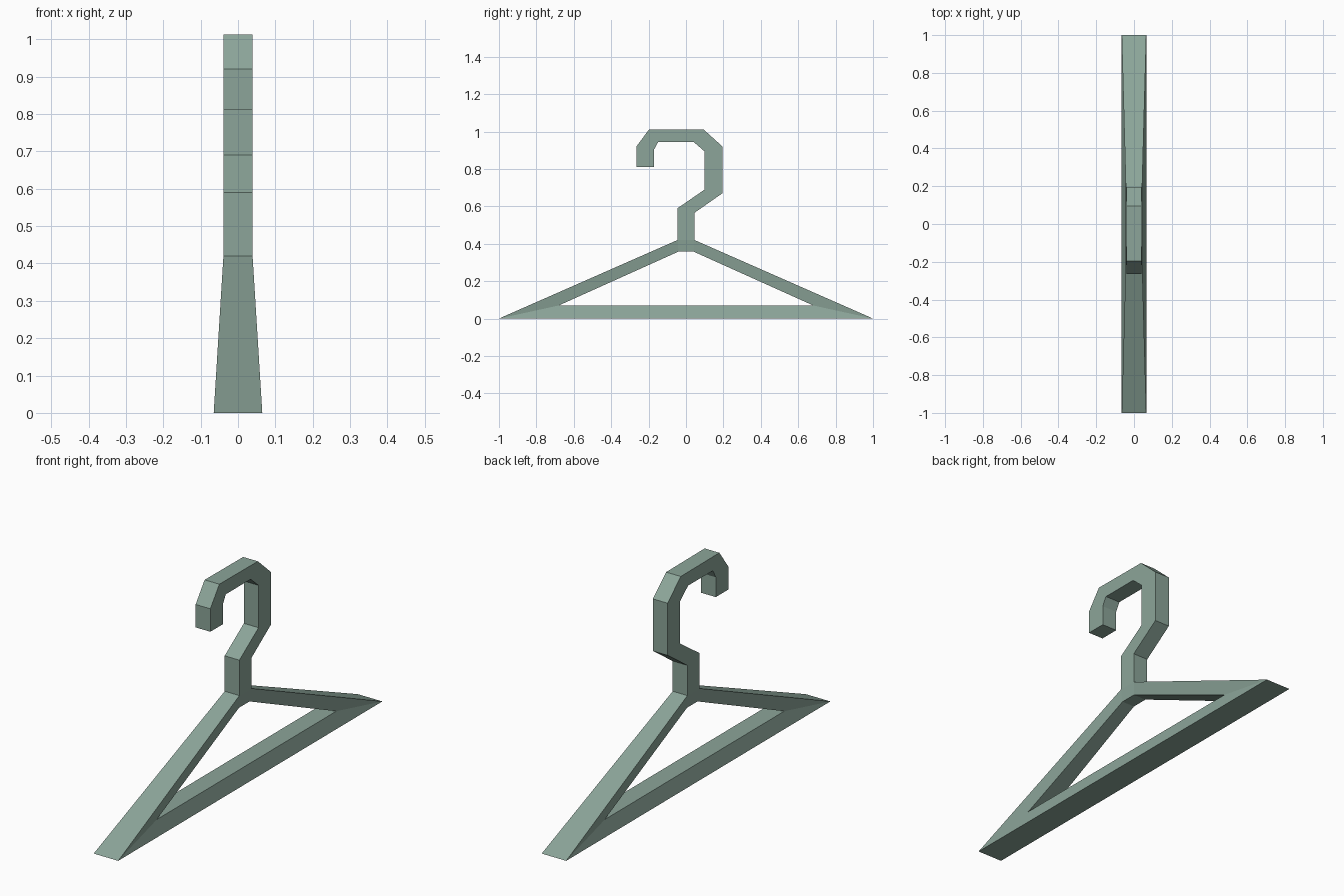
import bpy, bmesh

if "Cube" in bpy.data.objects:
    bpy.data.objects.remove(bpy.data.objects["Cube"])

mat = bpy.data.materials.new("sage green")
mat.diffuse_color = (0.262, 0.376, 0.319, 1)
mat.use_nodes = True
mat.node_tree.nodes["Principled BSDF"].inputs["Base Color"].default_value = mat.diffuse_color


def ribbon(name, outer, inner, closed, skip=()):
    """Solid band between two matching (y, z, half width) outlines."""
    bm = bmesh.new()
    rings = []
    for o, i in zip(outer, inner):
        rings.append([bm.verts.new((s * p[2], p[0], p[1]))
                      for p, s in ((o, -1), (o, 1), (i, 1), (i, -1))])
    n = len(rings)
    for k in range(n if closed else n - 1):
        a, b = rings[k], rings[(k + 1) % n]
        for j in range(4):
            if (k, j) not in skip:
                m = (j + 1) % 4
                bm.faces.new((a[j], a[m], b[m], b[j]))
    if not closed:
        bm.faces.new(rings[-1])  # free end; the other end joins the frame
    bmesh.ops.recalc_face_normals(bm, faces=bm.faces)
    mesh = bpy.data.meshes.new(name)
    bm.to_mesh(mesh)
    bm.free()
    mesh.materials.append(mat)
    obj = bpy.data.objects.new(name, mesh)
    bpy.context.collection.objects.link(obj)
    return obj


# Triangular shoulder frame, widening towards the bottom; open under the neck
ribbon("shoulder_frame",
       [(-1, 0, .065), (-.045, .42, .039), (.045, .42, .039), (1, 0, .065)],
       [(-.68, .07, .045), (-.04, .358, .033), (.04, .358, .033), (.68, .07, .045)],
       closed=True, skip={(1, 0)})

# Neck and hook, constant thickness
W = .039
outer = [(.045, .42), (.045, .565), (.195, .67), (.195, .92),
         (.095, 1.01), (-.197, 1.012), (-.265, .92), (-.265, .81)]
inner = [(-.045, .42), (-.045, .59), (.1, .69), (.1, .893),
         (.04, .945), (-.148, .945), (-.17, .905), (-.17, .81)]
ribbon("hook", [(*p, W) for p in outer], [(*p, W) for p in inner], closed=False)
